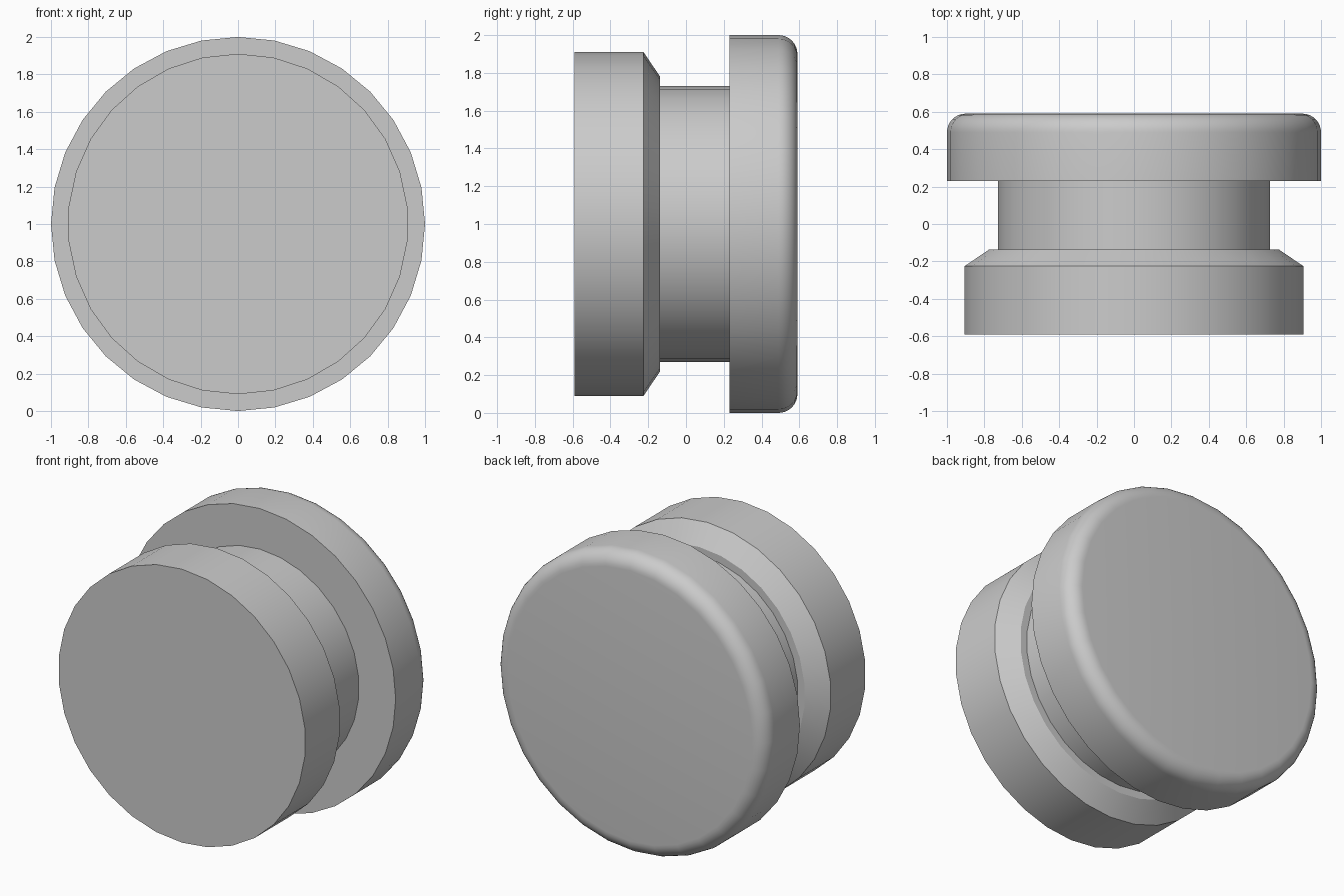
import bpy, bmesh
from math import cos, sin, pi, radians

cube = bpy.data.objects.get("Cube")
if cube:
    bpy.data.objects.remove(cube)

GREY = (0.6, 0.6, 0.6, 1)
grey = bpy.data.materials.new("plain grey")
grey.diffuse_color = GREY
grey.use_nodes = True
grey.node_tree.nodes["Principled BSDF"].inputs["Base Color"].default_value = GREY


def turned(name, profile, sides):
    """Turn a (radius, y) profile around the y axis and close both ends."""
    bm = bmesh.new()
    rings = []
    for r, y in profile:
        angles = [2 * pi * i / sides for i in range(sides)]
        rings.append([bm.verts.new((r * sin(a), y, 1 + r * cos(a))) for a in angles])
    for low, high in zip(rings, rings[1:]):
        for i in range(sides):
            j = (i + 1) % sides
            bm.faces.new((low[i], low[j], high[j], high[i]))
    bm.faces.new(rings[0])
    bm.faces.new(rings[-1])
    bmesh.ops.recalc_face_normals(bm, faces=bm.faces)
    mesh = bpy.data.meshes.new(name)
    bm.to_mesh(mesh)
    bm.free()
    mesh.materials.append(grey)
    obj = bpy.data.objects.new(name, mesh)
    bpy.context.collection.objects.link(obj)
    bpy.ops.object.select_all(action="DESELECT")
    obj.select_set(True)
    bpy.context.view_layer.objects.active = obj
    bpy.ops.object.shade_smooth_by_angle(angle=radians(30))
    return obj


# Front drum with its chamfered rear rim, and the narrow neck behind it
turned("drum_and_neck", [(0.91, -0.59), (0.91, -0.225), (0.78, -0.137),
                         (0.73, -0.137), (0.73, 0.23)], 30)

# Wide back cap with a rounded outer edge
ROUND, STEPS = 0.1, 8
arc = [(1 - ROUND + ROUND * cos(t), 0.59 - ROUND + ROUND * sin(t))
       for t in (pi / 2 * k / STEPS for k in range(STEPS + 1))]
turned("back_cap", [(1, 0.23)] + arc, 32)
